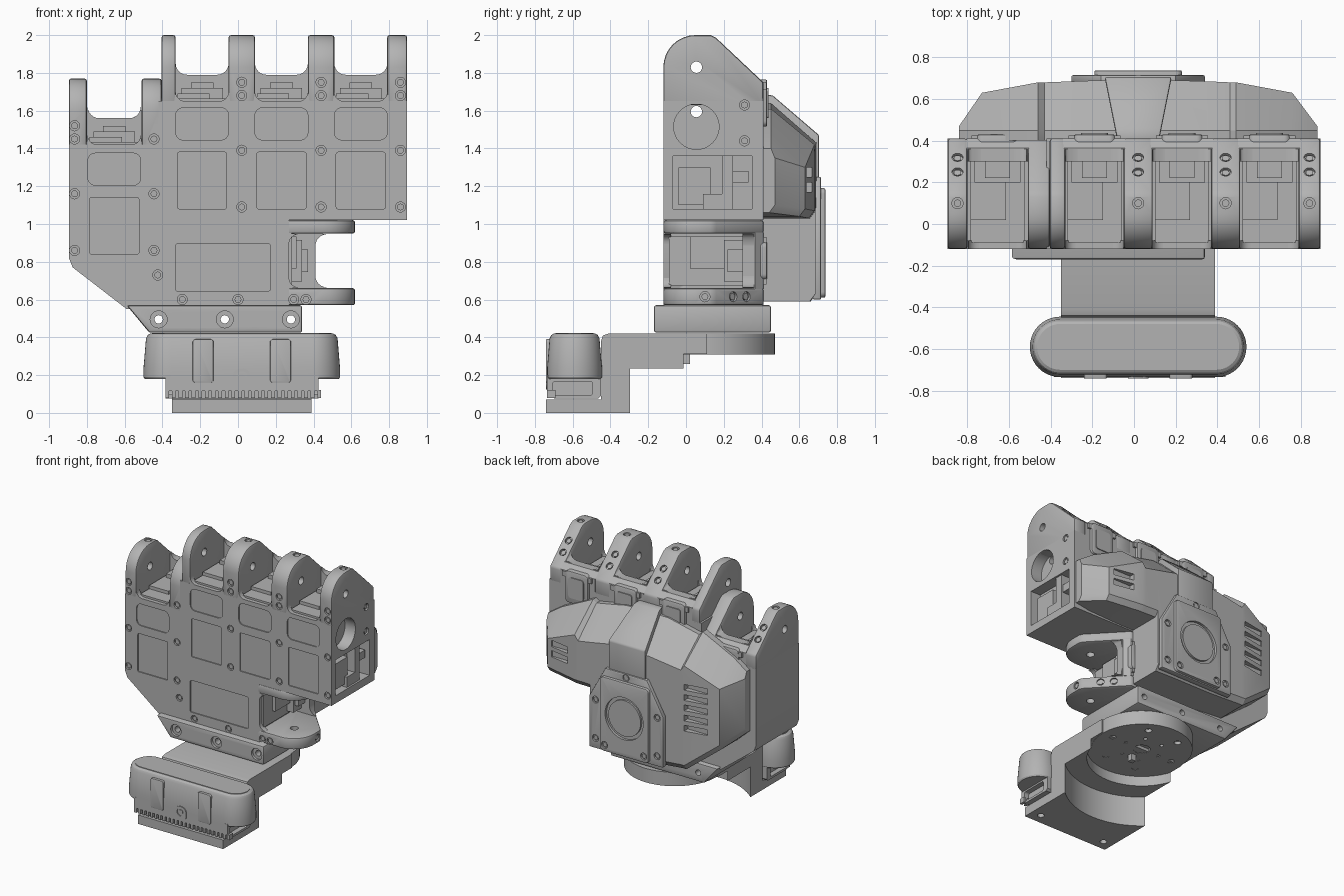
import bpy, bmesh, math
from mathutils import Matrix, Vector

if "Cube" in bpy.data.objects:
    bpy.data.objects.remove(bpy.data.objects["Cube"], do_unlink=True)

grey = bpy.data.materials.new("light grey")
grey.use_nodes = True
grey.diffuse_color = (0.45, 0.45, 0.45, 1)
grey.node_tree.nodes["Principled BSDF"].inputs["Base Color"].default_value = (0.45, 0.45, 0.45, 1)
parts = []
X, Y, Z = Vector((1, 0, 0)), Vector((0, 1, 0)), Vector((0, 0, 1))
PLACE = {"x": lambda a, b, c: (c, a, b), "y": lambda a, b, c: (a, c, b), "z": lambda a, b, c: (a, b, c)}


def finish(name, bm, matrix=None):
    bmesh.ops.recalc_face_normals(bm, faces=bm.faces)
    if matrix:
        bm.transform(matrix)
    mesh = bpy.data.meshes.new(name)
    bm.to_mesh(mesh)
    bm.free()
    obj = bpy.data.objects.new(name, mesh)
    bpy.context.collection.objects.link(obj)
    parts.append(obj)
    return obj


def loft(name, rings, bevel=0, matrix=None):
    bm = bmesh.new()
    rows = [[bm.verts.new(p) for p in ring] for ring in rings]
    n = len(rows[0])
    for a, b in zip(rows, rows[1:]):
        for i in range(n):
            j = (i + 1) % n
            bm.faces.new((a[i], a[j], b[j], b[i]))
    bm.faces.new(rows[0])
    bm.faces.new(rows[-1])
    if bevel:
        bmesh.ops.recalc_face_normals(bm, faces=bm.faces)
        sharp = [e for e in bm.edges if e.calc_face_angle(0) > 0.6]
        bmesh.ops.bevel(bm, geom=sharp, offset=bevel, segments=2, profile=0.5, affect="EDGES")
    return finish(name, bm, matrix)


def prism(name, pts, axis, lo, hi, bevel=0, matrix=None):
    return loft(name, [[PLACE[axis](a, b, c) for a, b in pts] for c in (lo, hi)], bevel, matrix)


def rrect(cx, cy, w, h, r, n=6):
    pts = []
    for k, (sx, sy) in enumerate([(1, 1), (-1, 1), (-1, -1), (1, -1)]):
        for i in range(n + 1):
            t = math.pi / 2 * (k + i / n)
            pts.append((cx + sx * (w / 2 - r) + r * math.cos(t), cy + sy * (h / 2 - r) + r * math.sin(t)))
    # drop coincident neighbours on full rounds
    return [p for i, p in enumerate(pts) if (Vector(p) - Vector(pts[i - 1])).length > 1e-5]


def boxes(name, items, matrix=None):
    bm = bmesh.new()
    for x0, x1, y0, y1, z0, z1 in items:
        m = Matrix.Translation(((x0 + x1) / 2, (y0 + y1) / 2, (z0 + z1) / 2))
        bmesh.ops.create_cube(bm, size=1, matrix=m @ Matrix.Diagonal((x1 - x0, y1 - y0, z1 - z0, 1)))
    return finish(name, bm, matrix)


def rods(name, items, sides=20):
    """Cylinders centred on a point, reaching half each way along a direction."""
    bm = bmesh.new()
    for pos, way, r, half in items:
        m = Matrix.Translation(pos) @ Vector(way).to_track_quat("Z", "Y").to_matrix().to_4x4()
        bmesh.ops.create_cone(bm, cap_ends=True, segments=sides, radius1=r, radius2=r, depth=2 * half, matrix=m)
    return finish(name, bm)


def cut(targets, cutter):
    for obj in targets:
        mod = obj.modifiers.new("cut", "BOOLEAN")
        mod.operation, mod.solver, mod.object = "DIFFERENCE", "EXACT", cutter
        bpy.context.view_layer.update()
        mesh = bpy.data.meshes.new_from_object(obj.evaluated_get(bpy.context.evaluated_depsgraph_get()))
        obj.modifiers.clear()
        obj.data = mesh
    parts.remove(cutter)
    bpy.data.objects.remove(cutter, do_unlink=True)


# Palm block
body = prism("palm_body", [(-.895, .82), (-.875, .77), (-.59, .55), (.27, .55), (.27, 1.02), (.895, 1.02),
                           (.895, 1.65), (-.42, 1.65), (-.42, 1.42), (-.895, 1.42)], "y", -.12, .41)
FRONT = -.12
screws = []          # (position, outward direction)
lugs = []


# Knuckle lugs and sockets
def slope(top, y):
    return top - .015 - .94 * (y - .16)


def lug(x0, x1, top, matrix=None, bolts=True):
    arc = [(.05 - .17 * math.cos(t), top - .17 + .17 * math.sin(t)) for t in [math.pi / 16 * i for i in range(9)]]
    pts = [(.41, top - .37), (-.12, top - .37)] + arc + [(.13, top), (.16, top - .015), (.41, top - .25)]
    lugs.append(prism("knuckle_lug", pts, "x", x0, x1, .012, matrix))
    m = matrix or Matrix()
    if bolts:
        for y, z, d in ((.1, top, Z), (.25, slope(top, .25), (0, .68, .73)), (.32, slope(top, .32), (0, .68, .73))):
            screws.append((m @ Vector(((x0 + x1) / 2, y, z)), m.to_3x3() @ Vector(d)))


def socket(cx, top, matrix=None, w=.28):
    h = w / 2 + .01
    wall = [(.30, top - .4), (.30, top - .21), (.365, top - .21), (.41, top - .25), (.41, top - .4)]
    prism("socket_back_wall", wall, "x", cx - h, cx + h, 0, matrix)
    for s in (-1, 1):
        for r, z, y0, y1 in ((.06, top - .21, .30, .36), (.05, top - .35, -.12, -.08)):
            curve = [(cx + s * (w / 2 - r + r * math.cos(t)), z + r - r * math.sin(t))
                     for t in [math.pi / 12 * i for i in range(7)]]
            loft("socket_fillet", [[(a, y, min(b, slope(top, y))) for a, b in [(cx + s * h, z - .01)] + curve]
                                   for y in (y0, y1)], 0, matrix)
    boxes("servo", [(cx - .13, cx + .13, -.09, .3, top - .37, top - .335),
                    (cx - .13, cx + .04, .02, .3, top - .36, top - .31),
                    (cx - .11, cx + .11, .2, .3, top - .36, top - .28),
                    (cx - .06, cx + .06, .22, .31, top - .36, top - .25)], matrix)
    prism("clip", rrect(cx, top - .36, .2, .25, .03), "y", .33, .43, .01, matrix)
    prism("clip_pad", rrect(cx, top - .36, .13, .16, .02), "y", .42, .437, 0, matrix)
    boxes("clip_tab", [(cx - .125, cx + .125, .37, .425, top - .29, top - .25)], matrix)


for x0, x1, top, bolts in [(-.895, -.8, 1.77, 1), (-.51, -.405, 1.77, 0), (-.405, -.33, 2, 0), (-.05, .09, 2, 1),
                           (.37, .51, 2, 1), (.79, .895, 2, 1)]:
    lug(x0, x1, top, None, bolts)
for cx, top in [(-.655, 1.77), (-.19, 2), (.23, 2), (.65, 2)]:
    socket(cx, top)
thumb = Matrix.Translation((-1.38, 0, .805)) @ Matrix.Rotation(math.pi / 2, 4, "Y")
lug(-.215, -.145, 2, thumb, False)
lug(.145, .235, 2, thumb)
socket(0, 2, thumb)

# Front screws, in columns
for x, heights in [(-.865, (1.52, 1.45, 1.16, .86)), (-.445, (1.45, 1.16, .86)), (-.425, (.73,)),
                   (.02, (1.75, 1.68, 1.39, 1.09)), (.44, (1.75, 1.68, 1.39, 1.09)),
                   (.86, (1.75, 1.68, 1.39, 1.09)), (-.295, (.6,)), (0, (.6,)), (.295, (.6,)), (.36, (.6,))]:
    screws += [(Vector((x, FRONT, z)), -Y) for z in heights]
screws += [(Vector((.895, .31, z)), X) for z in (1.44, 1.63)]
solid = [body] + lugs
cut(solid, rods("drill", [(p, d, .027, .014) for p, d in screws], 14))
cut(solid, rods("drill", [((0, .055, 1.83), X, .03, 1.2), ((0, .055, 1.595), X, .03, 1.2),
                          ((.45, .055, .8), Z, .03, .3)]))

# Openings in the side plate, with the servo behind
cut([body], rods("drill", [((.895, .055, 1.515), X, .12, .09)], 32))
cut([body], boxes("drill", [(.81, .95, -.07, .35, 1.08, 1.36)]))
boxes("side_servo", [(.8, .86, -.04, .13, 1.1, 1.3), (.8, .88, .09, .2, 1.08, 1.16),
                     (.8, .88, .19, .25, 1.08, 1.36), (.8, .87, .19, .33, 1.22, 1.28)])

# Shallow panels sunk into the front
panels = [rrect(-.08, .77, .5, .25, .01)]
for cx, z in [(-.655, 1.29), (-.19, 1.53), (.23, 1.53), (.65, 1.53)]:
    panels += [rrect(cx, z, .28, .17, .04), rrect(cx, z - .3, .26, .3, .01)]
for pts in panels:
    cut([body], prism("drill", pts, "y", FRONT - .05, FRONT + .008))

# Wrist flange
flange = prism("wrist_flange", [(-.59, .57), (-.47, .425), (.34, .425), (.34, .57)], "y", -.17, .45, .012)
mounts = [Vector((x, -.17, .495)) for x in (-.42, -.07, .28)]
cut([flange], rods("drill", [(p, Y, .045, .02) for p in mounts]))
cut([flange], rods("drill", [(p, Y, .022, .9) for p in mounts]))

# Back cover: stations of x, depth, bottom, top at the palm, top at the back
stations = [(-.84, .47, .92, 1.4, 1.35), (-.73, .63, .82, 1.48, 1.3), (-.46, .68, .61, 1.61, 1.43),
            (-.43, .68, .61, 1.58, 1.39), (-.16, .69, .59, 1.64, 1.43), (.2, .69, .59, 1.64, 1.43),
            (.35, .685, .59, 1.61, 1.4), (.352, .685, 1.03, 1.61, 1.4), (.46, .68, 1.03, 1.59, 1.38),
            (.49, .68, 1.03, 1.61, 1.42), (.76, .63, 1.04, 1.48, 1.3), (.88, .47, 1.06, 1.4, 1.35)]
cover = loft("back_cover", [[(x, .4, b), (x, d - .03, b), (x, d, b + .04), (x, d, tb), (x, .45, t), (x, .4, t)]
                            for x, d, b, t, tb in stations])
cut([cover], boxes("drill", [(-.64, -.46, .635, .75, .92 + .08 * i, .965 + .08 * i) for i in range(5)]
                   + [(.56, .72, .625, .75, z, z + .05) for z in (1.17, 1.25)]))
spine = [(.4, 1.69), (.46, 1.68), (.705, 1.47), (.705, 1.1), (.6, 1.1), (.4, 1.5)]
loft("cover_spine", [[(.02 + s * (.1 + .2 * (y - .4)), y, z) for y, z in spine] for s in (-1, 1)], .01)
surround = prism("hub_surround", [(-.3, .6), (.34, .6), (.34, 1.0), (.2, 1.25), (-.16, 1.25), (-.3, 1.0)],
                 "y", .67, .715, .008)
plate = prism("hub_plate", rrect(.02, .9, .42, .58, .03), "y", .69, .738, .008)
cut([plate], rods("drill", [((.02, .738, .91), Y, .165, .02)], 40))
rods("hub_disc", [((.02, .715, .91), Y, .14, .018)], 40)
hub = [(Vector((x, .715, z)), Y) for x, z in ((-.25, .68), (.285, .68), (.285, .98), (-.25, .98), (.02, 1.22))]
hub += [(Vector((x, .738, z)), Y) for x, z in ((-.15, .66), (.19, .66))]
cut([surround, plate], rods("drill", [(p, d, .027, .014) for p, d in hub], 14))
rods("screw_heads", [(p - d * .01, d, .018, .005) for p, d in screws + hub], 12)

# Wrist bracket, hollowed around the turning axis
AXIS = Vector((.02, .11, 0))
bracket = prism("wrist_bracket", [(-.74, 0), (0, 0), (0, .31), (.11, .31), (.11, .42), (-.41, .42), (-.44, .41),
                                  (-.45, .38), (-.45, .07), (-.74, .07)], "x", -.35, .39)
cut([bracket], rods("drill", [(AXIS + Z * .07, Z, .55, .165)], 64))
cut([bracket], rods("drill", [(AXIS + Z * .256, Z, .39, .056)], 64))
cut([bracket], rods("drill", [((x, -.66, 0), Z, .025, .04) for x in (-.27, .31)]))
disc = rods("wrist_disc", [(AXIS + Z * .3645, Z, .36, .0545)], 64)
holes = [(AXIS + Z * .305 + Matrix.Rotation(math.tau * i / n, 3, "Z") @ X * r, Z, s, .03)
         for n, r, s in ((6, .27, .025), (6, .15, .015)) for i in range(n)]
cut([disc], rods("drill", holes + [(AXIS + Z * .305, Z, .06, .03)], 16))
boxes("stop_pin", [(0, .04, -.02, .02, .26, .32)])

# Front pod
levels = [(.18, .006), (.19, 0), (.24, 0), (.395, .013), (.412, .022), (.42, .035)]
loft("front_pod", [[(x, y, z) for x, y in rrect(.02, -.59, 1.04 - 2 * s, .29 - 2 * s, .145 - s, 10)]
                   for z, s in levels])
prism("pod_lid", rrect(.02, -.59, .95, .2, .1, 10), "z", .41, .424)
base = prism("pod_base", [(-.735, .115), (-.7, .115), (-.7, .075), (-.465, .075), (-.45, .09), (-.45, .2),
                          (-.735, .2)], "x", -.385, .425)
for x in (-.385, .425):
    cut([base], prism("drill", rrect(-.6, .13, .21, .075, .015), "x", x - .04, x + .04))
boxes("pod_teeth", [(-.385 + .035 * i, -.365 + .035 * i, -.735, -.69, .08, .12) for i in range(24)])
for x in (-.185, .225):
    prism("pod_pad", rrect(x, .275, .11, .23, .015), "y", -.742, -.7, .004)
boss = prism("pod_boss", rrect(.02, .18, .1, .11, .045), "y", -.742, -.7)
cut([boss], rods("drill", [((.02, -.742, .19), Y, .03, .02)]))
rods("pod_screw", [((.02, -.73, .19), Y, .018, .008)], 12)

# Shading and colour
bpy.ops.object.select_all(action="DESELECT")
for obj in parts:
    obj.data.materials.clear()
    obj.data.materials.append(grey)
    obj.select_set(True)
bpy.context.view_layer.objects.active = body
bpy.ops.object.shade_smooth_by_angle(angle=math.radians(30))
